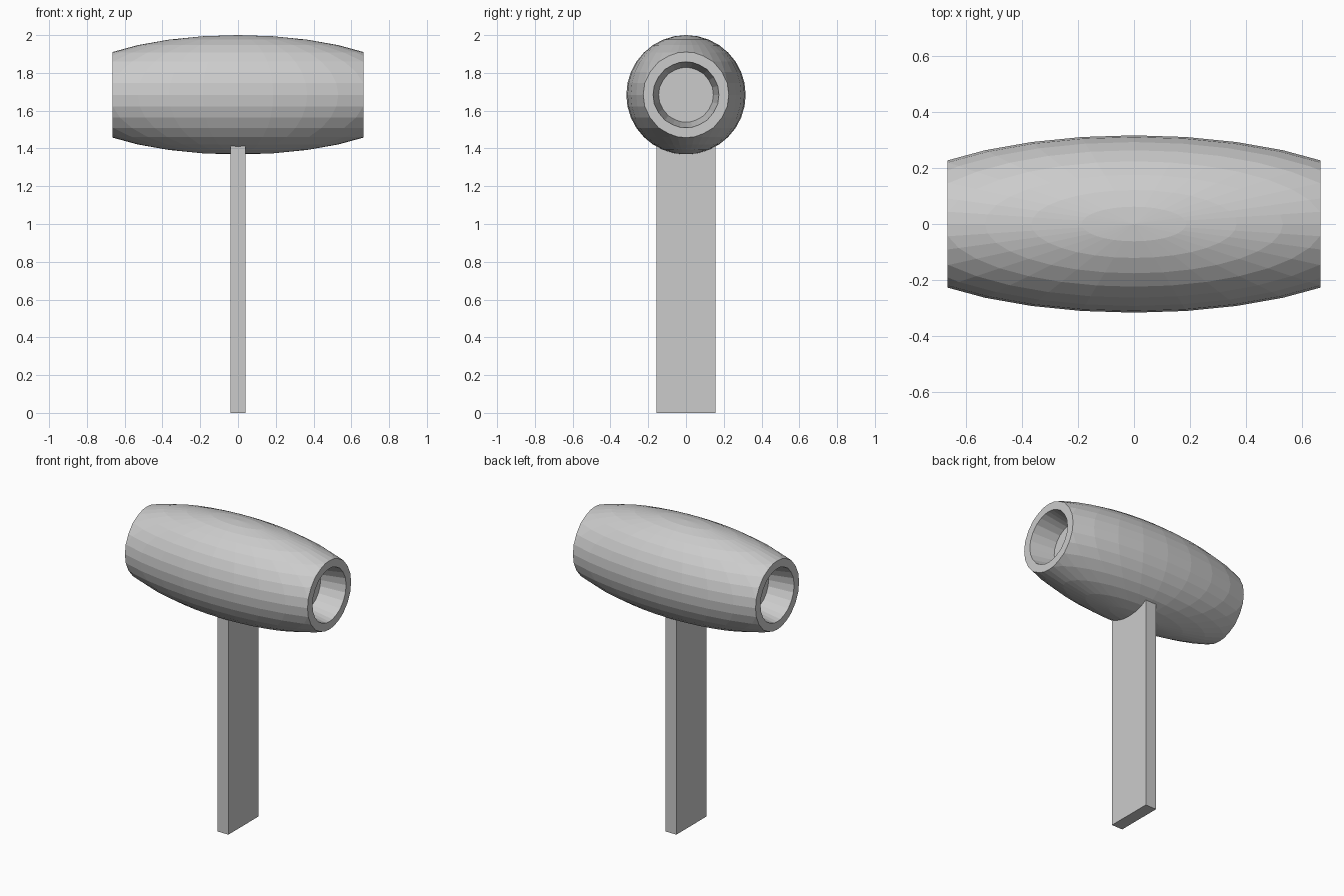
import bpy, bmesh
from mathutils import Matrix, Vector

if "Cube" in bpy.data.objects:
    bpy.data.objects.remove(bpy.data.objects["Cube"])

HEAD_Z, HEAD_R, HEAD_LONG, HALF = 1.684, 0.316, 0.956, 0.665


def finish(bm, name):
    bmesh.ops.recalc_face_normals(bm, faces=bm.faces)
    mesh = bpy.data.meshes.new(name)
    bm.to_mesh(mesh)
    bm.free()
    obj = bpy.data.objects.new(name, mesh)
    bpy.context.collection.objects.link(obj)
    return obj


def step_in(bm, face, scale, dx):
    """Extrude an end cap, shrinking it around the barrel axis and moving it along x."""
    geom = bmesh.ops.extrude_discrete_faces(bm, faces=[face])
    cap = geom["faces"][0]
    for v in cap.verts:
        v.co = Vector((v.co.x + dx, v.co.y * scale, v.co.z * scale))
    return cap


# Barrel head: stretched sphere with both ends cut flat
bm = bmesh.new()
bmesh.ops.create_uvsphere(bm, u_segments=32, v_segments=16, radius=1)
bmesh.ops.scale(bm, vec=(HEAD_LONG, HEAD_R, HEAD_R), verts=bm.verts)
for side in (-1, 1):
    bmesh.ops.bisect_plane(bm, geom=bm.verts[:] + bm.edges[:] + bm.faces[:],
                           plane_co=(side * HALF, 0, 0), plane_no=(side, 0, 0),
                           clear_outer=True)
    rim = [e for e in bm.edges if e.is_boundary
           and all(abs(v.co.x - side * HALF) < 1e-4 for v in e.verts)]
    cap = bmesh.ops.edgeloop_fill(bm, edges=rim)["faces"][0]
    # Flat rim, then tapered recess
    cap = step_in(bm, cap, 0.77, 0)
    step_in(bm, cap, 0.83, -side * 0.165)
bmesh.ops.translate(bm, vec=(0, 0, HEAD_Z), verts=bm.verts)
finish(bm, "mallet_head")

# Flat handle running up into the head
top = 1.45
bm = bmesh.new()
bmesh.ops.create_cube(bm, size=1, matrix=Matrix.Translation((0, 0, top / 2))
                      @ Matrix.Diagonal((0.08, 0.314, top, 1)))
finish(bm, "handle")
